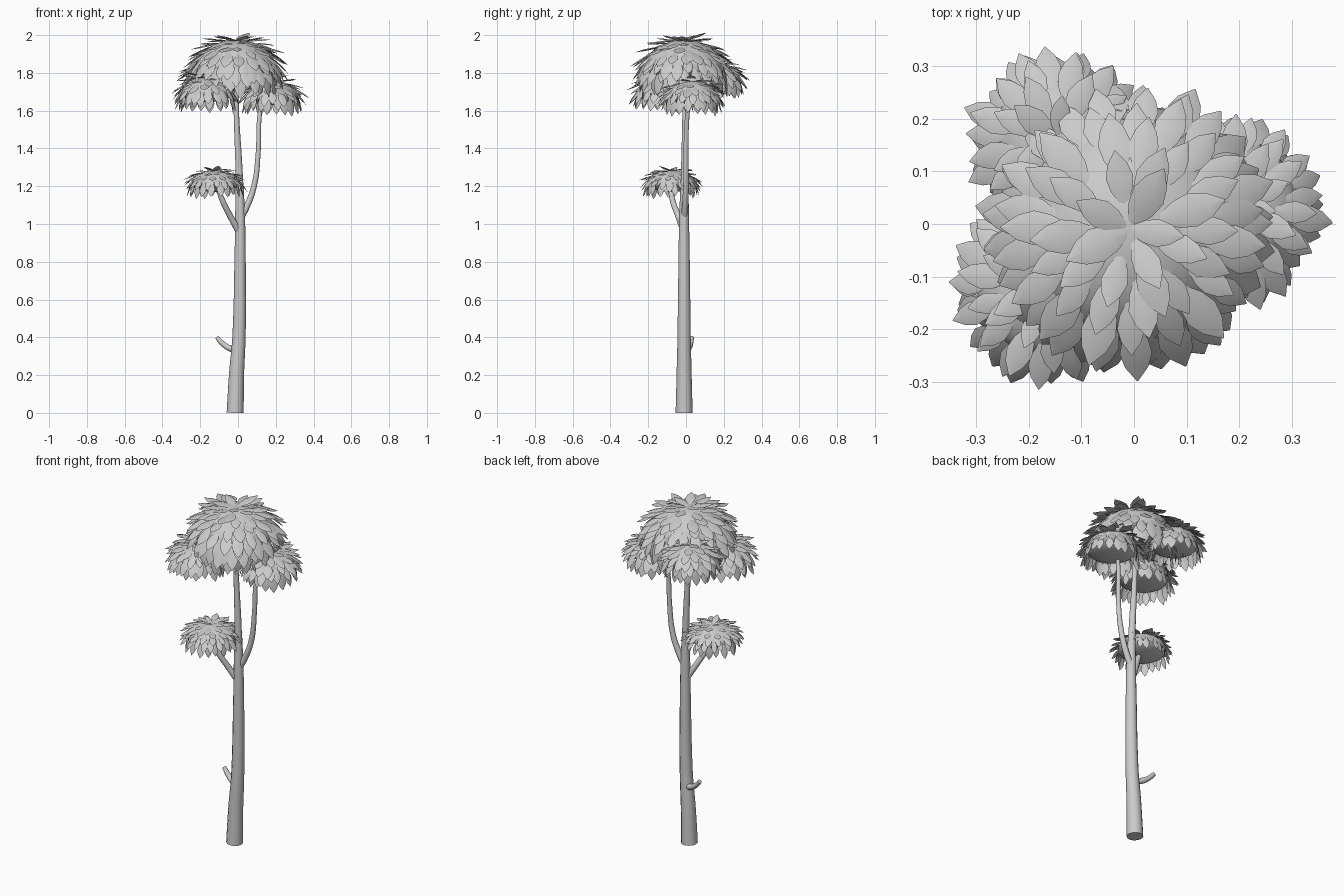
import bpy, bmesh, math, random
from mathutils import Vector

if "Cube" in bpy.data.objects:
    bpy.data.objects.remove(bpy.data.objects["Cube"])

random.seed(4)


def finish(obj, angle=50):
    bpy.ops.object.select_all(action='DESELECT')
    obj.select_set(True)
    bpy.context.view_layer.objects.active = obj
    if obj.type == 'CURVE':
        bpy.ops.object.convert(target='MESH')
    bpy.ops.object.shade_smooth_by_angle(angle=math.radians(angle))


def limb(name, points):
    """Tapered round limb through (x, y, z, radius) points."""
    cu = bpy.data.curves.new(name, 'CURVE')
    cu.dimensions = '3D'
    cu.bevel_depth = 1
    cu.bevel_resolution = 4
    cu.use_fill_caps = True
    cu.resolution_u = 6
    sp = cu.splines.new('BEZIER')
    sp.bezier_points.add(len(points) - 1)
    for bp, (x, y, z, r) in zip(sp.bezier_points, points):
        bp.co = (x, y, z)
        bp.radius = r
        bp.handle_left_type = bp.handle_right_type = 'AUTO'
    obj = bpy.data.objects.new(name, cu)
    bpy.context.collection.objects.link(obj)
    finish(obj)


def add_leaf(bm, base, d, n, length, width):
    """Pointed leaf with a raised midrib and drooping tip."""
    side = d.cross(n).normalized()
    prev = None
    for u, w in ((0, .3), (.25, .8), (.5, 1), (.75, .72), (1, .04)):
        mid = base + d * length * u - n * length * .16 * u * u
        edge = side * width * .5 * w
        drop = n * width * .12 * w
        row = [bm.verts.new(p) for p in (mid - edge - drop, mid, mid + edge - drop)]
        if prev:
            for i in range(2):
                bm.faces.new((prev[i], prev[i + 1], row[i + 1], row[i]))
        prev = row


def cluster(name, centre, radius, height, depth, leaf, rings):
    """Rounded pad with a shallow underside, shingled with rings of leaves."""
    c = Vector(centre)
    bm = bmesh.new()
    bmesh.ops.create_uvsphere(bm, u_segments=28, v_segments=14, radius=1)
    for v in bm.verts:
        k = height if v.co.z > 0 else depth
        v.co = c + Vector((v.co.x * radius, v.co.y * radius, v.co.z * k))
    me = bpy.data.meshes.new(name + "_pad")
    bm.to_mesh(me)
    bm.free()
    pad = bpy.data.objects.new(name + "_pad", me)
    bpy.context.collection.objects.link(pad)
    finish(pad)

    bm = bmesh.new()
    for ring, (phi_deg, count) in enumerate(rings):
        for i in range(count):
            th = math.tau * (i + .5 * (ring % 2) + random.uniform(-.2, .2)) / count
            ph = math.radians(phi_deg + random.uniform(-4, 4))
            out = Vector((math.cos(th), math.sin(th), 0))
            up = Vector((0, 0, 1))
            base = c + out * radius * math.sin(ph) + up * height * math.cos(ph)
            t = (out * radius * math.cos(ph) - up * height * math.sin(ph)).normalized()
            n = (out * height * math.sin(ph) + up * radius * math.cos(ph)).normalized()
            a = math.radians(random.uniform(14, 30))
            d = t * math.cos(a) + n * math.sin(a)
            nn = n * math.cos(a) - t * math.sin(a)
            size = leaf * random.uniform(.85, 1.15)
            add_leaf(bm, base, d, nn, size, size * .52)
    me = bpy.data.meshes.new(name + "_leaves")
    bm.to_mesh(me)
    bm.free()
    leaves = bpy.data.objects.new(name + "_leaves", me)
    bpy.context.collection.objects.link(leaves)
    finish(leaves, 60)


# Trunk, branches and broken stub
limb("trunk", [(-.015, -.01, 0, .045), (-.008, -.01, .2, .04), (.005, -.01, .4, .035),
               (.011, -.01, .8, .03), (.011, -.01, 1.05, .026), (.007, -.008, 1.25, .019),
               (-.009, -.005, 1.6, .014), (-.012, -.005, 1.8, .012)])
limb("right_branch", [(.012, -.008, 1.03, .018), (.045, -.005, 1.09, .017), (.085, 0, 1.2, .015),
                      (.107, .0, 1.38, .013), (.112, .005, 1.55, .012), (.13, .02, 1.69, .01)])
limb("left_branch", [(.005, -.012, .96, .018), (-.04, -.04, 1.04, .016),
                     (-.08, -.07, 1.12, .015), (-.115, -.085, 1.21, .012)])
limb("stub", [(0, -.005, .33, .019), (-.05, .015, .345, .016),
              (-.085, .025, .37, .014), (-.112, .032, .4, .011)])

# Leaf clusters: crown, three side pads, one low pad
big = [(4, 5), (16, 9), (30, 14), (44, 18), (58, 21), (72, 24), (86, 24), (97, 24)]
small = [(4, 5), (20, 8), (38, 13), (56, 17), (73, 20), (90, 20)]
cluster("crown", (-.01, -.01, 1.815), .215, .16, .05, .115, big)
cluster("left_pad", (-.165, -.12, 1.69), .135, .09, .045, .088, small)
cluster("right_pad", (.18, .03, 1.675), .135, .085, .045, .088, small)
cluster("back_pad", (-.145, .16, 1.765), .125, .09, .045, .088, small)
cluster("low_pad", (-.12, -.078, 1.215), .128, .07, .045, .07, small)
